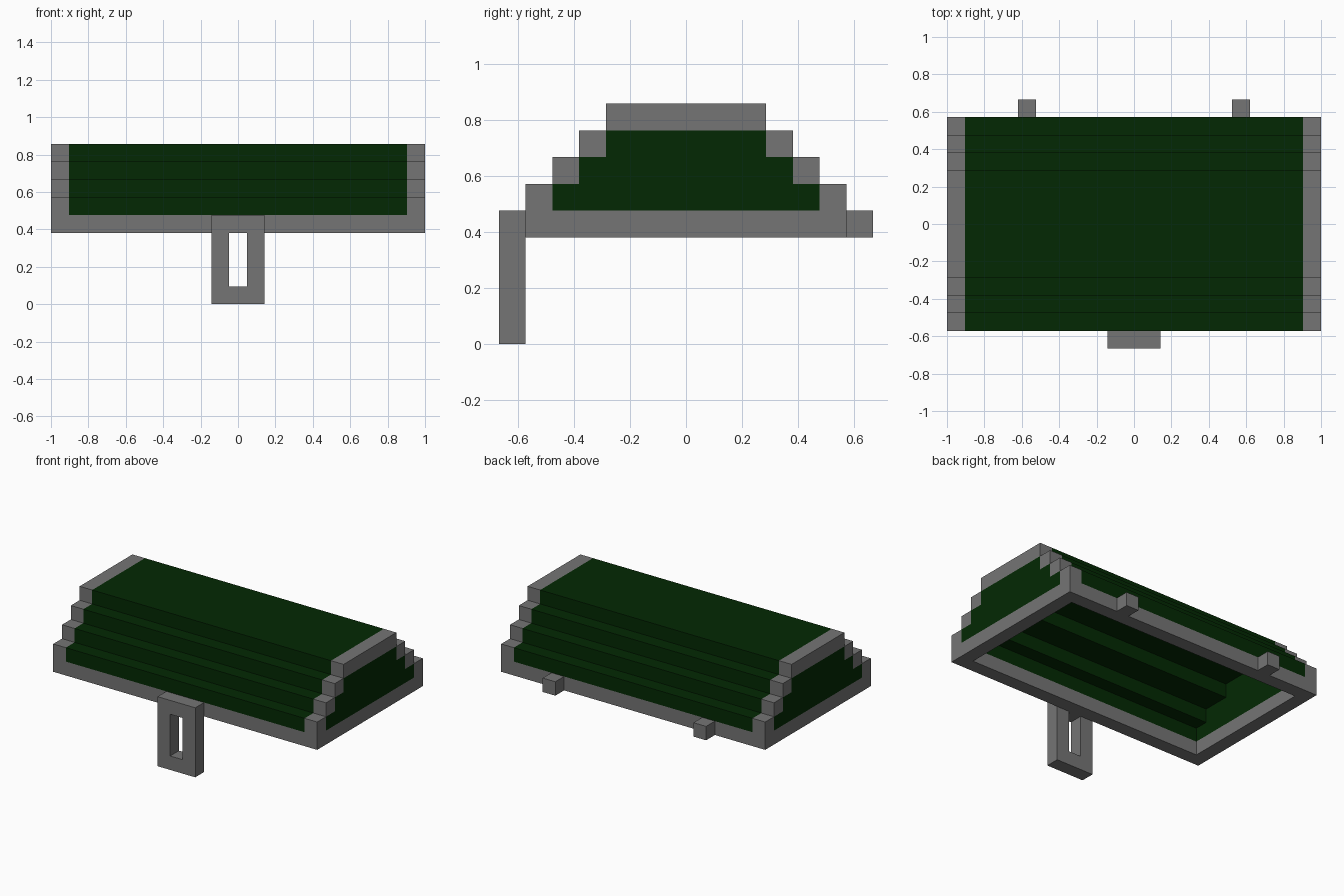
import bpy, bmesh

if "Cube" in bpy.data.objects:
    bpy.data.objects.remove(bpy.data.objects["Cube"])

U = 2 / 21  # one block; all sizes below are in blocks


def material(name, colour):
    m = bpy.data.materials.new(name)
    m.use_nodes = True
    m.diffuse_color = (*colour, 1)
    m.node_tree.nodes["Principled BSDF"].inputs["Base Color"].default_value = (*colour, 1)
    return m


GREY = material("iron grey", (0.178, 0.178, 0.178))
GREEN = material("dark green", (0.001, 0.022, 0.001))


def finish(name, bm, mat):
    bmesh.ops.recalc_face_normals(bm, faces=bm.faces)
    bmesh.ops.scale(bm, vec=(U, U, U), verts=bm.verts)
    mesh = bpy.data.meshes.new(name)
    bm.to_mesh(mesh)
    bm.free()
    mesh.materials.append(mat)
    obj = bpy.data.objects.new(name, mesh)
    bpy.context.collection.objects.link(obj)
    return obj


def boxes(name, mat, spans):
    """One object from boxes given as (x0, x1, y0, y1, z0, z1)."""
    bm = bmesh.new()
    for x0, x1, y0, y1, z0, z1 in spans:
        verts = bmesh.ops.create_cube(bm, size=1)["verts"]
        for v in verts:
            v.co.x = x1 if v.co.x > 0 else x0
            v.co.y = y1 if v.co.y > 0 else y0
            v.co.z = z1 if v.co.z > 0 else z0
    return finish(name, bm, mat)


def prism(name, mat, profile, x0, x1):
    """A y-z profile extruded along x."""
    bm = bmesh.new()
    face = bm.faces.new([bm.verts.new((x0, y, z)) for y, z in profile])
    ext = bmesh.ops.extrude_face_region(bm, geom=[face])["geom"]
    bmesh.ops.translate(bm, vec=(x1 - x0, 0, 0),
                        verts=[v for v in ext if isinstance(v, bmesh.types.BMVert)])
    return finish(name, bm, mat)


def stepped_arch(x0, x1, inner):
    """Hollow stair-stepped vault; inner holds each step's inside y, bottom up."""
    spans = [(x0, x1, -3, 3, 8, 9)]
    for i, y in enumerate(inner):
        spans += [(x0, x1, y, 6 - i, 5 + i, 6 + i),
                  (x0, x1, i - 6, -y, 5 + i, 6 + i)]
    return spans


# Open rim around the bottom of the lid
boxes("lid_rim", GREY, [(-10.5, 10.5, -6, -5, 4, 5), (-10.5, 10.5, 5, 6, 4, 5),
                        (-10.5, -9.5, -5, 5, 4, 5), (9.5, 10.5, -5, 5, 4, 5)])

# Hollow stepped lid, its top step thicker on the inside
boxes("lid_vault", GREEN, stepped_arch(-9.5, 9.5, (5, 4, 2)))

# Stepped end panels and the bands that frame them
half = [(5, 5), (5, 6), (4, 6), (4, 7), (3, 7), (3, 8)]
panel = half + [(-y, z) for y, z in reversed(half)]
for side, x0, x1 in (("left", 9.5, 10.5), ("right", -10.5, -9.5)):
    boxes(side + "_end_band", GREY, stepped_arch(x0, x1, (5, 4, 3)))
    prism(side + "_end_panel", GREEN, panel, x0, x1)

# Slotted latch hanging at the front
boxes("latch", GREY, [(-1.5, -0.5, -7, -6, 0, 5), (0.5, 1.5, -7, -6, 0, 5),
                      (-0.5, 0.5, -7, -6, 0, 1), (-0.5, 0.5, -7, -6, 4, 5)])

# Hinge blocks at the back
for side, x in (("left", 6), ("right", -6)):
    boxes(side + "_hinge", GREY, [(x - 0.5, x + 0.5, 6, 7, 4, 5)])
